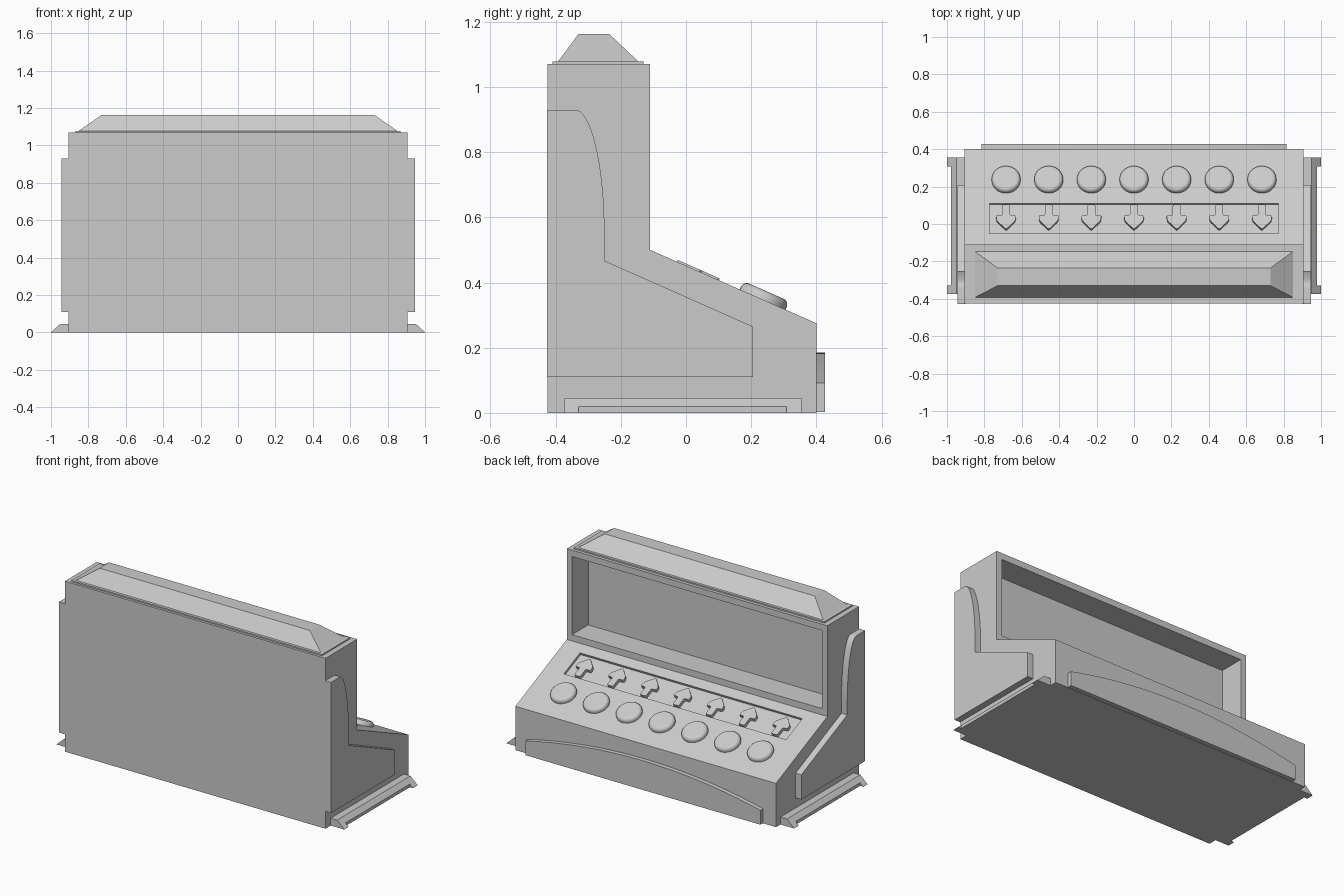
import bpy, bmesh, math
from mathutils import Matrix, Vector

if "Cube" in bpy.data.objects:
    bpy.data.objects.remove(bpy.data.objects["Cube"])

SIDE = Matrix(((0, 0, 1), (1, 0, 0), (0, 1, 0))).to_4x4()    # profile (y, z), extruded along x
BACK = Matrix(((-1, 0, 0), (0, 0, 1), (0, 1, 0))).to_4x4()   # profile (-x, z), extruded along y
TILT = math.atan2(0.225, 0.51)


def on_slope(x, y):
    """Frame lying on the sloped control deck."""
    z = 0.275 + (0.4 - y) * math.tan(TILT)
    return Matrix.Translation((x, y, z)) @ Matrix.Rotation(-TILT, 4, 'X')


def finish(bm, name, smooth=False):
    bmesh.ops.recalc_face_normals(bm, faces=bm.faces)
    me = bpy.data.meshes.new(name)
    bm.to_mesh(me)
    bm.free()
    ob = bpy.data.objects.new(name, me)
    bpy.context.collection.objects.link(ob)
    bpy.context.view_layer.objects.active = ob
    if smooth:
        bpy.ops.object.select_all(action='DESELECT')
        ob.select_set(True)
        bpy.ops.object.shade_smooth_by_angle(angle=math.radians(30))
    return ob


def prism(name, pts, mat, a, b, smooth=False, rounding=0):
    """Extrude a 2D outline from local z=a to z=b."""
    bm = bmesh.new()
    face = bm.faces.new([bm.verts.new((p[0], p[1], a)) for p in pts])
    new = bmesh.ops.extrude_face_region(bm, geom=[face])['geom']
    bmesh.ops.translate(bm, vec=(0, 0, b - a), verts=[v for v in new if isinstance(v, bmesh.types.BMVert)])
    if rounding:
        edges = [e for e in bm.edges if abs(e.verts[0].co.z - e.verts[1].co.z) > 1e-5]
        bmesh.ops.bevel(bm, geom=edges, offset=rounding, segments=3, profile=0.5, affect='EDGES')
    bm.transform(mat)
    return finish(bm, name, smooth)


def rect(x0, x1, y0, y1):
    return [(x0, y0), (x1, y0), (x1, y1), (x0, y1)]


def cut(ob, cutter):
    mod = ob.modifiers.new("cut", 'BOOLEAN')
    mod.object = cutter
    mod.solver = 'EXACT'
    cutter.hide_render = True
    bpy.context.view_layer.objects.active = ob
    bpy.ops.object.modifier_apply(modifier=mod.name)
    bpy.data.objects.remove(cutter)


# Cabinet body with screen recess and label recess
body = prism("cabinet_body", [(-0.425, 0), (0.4, 0), (0.4, 0.275), (-0.11, 0.5), (-0.11, 1.07), (-0.425, 1.07)],
             SIDE, -0.905, 0.905)
cut(body, prism("screen_cutter", rect(-0.868, 0.868, 0.54, 1.03), BACK, -0.27, 0.0))
half = 0.08 / math.cos(TILT)
cut(body, prism("label_cutter", rect(-0.772, 0.772, -half, half), on_slope(0, 0.029), -0.015, 0.1))

# Side panels and foot rails, mirrored left and right
curve = [(-0.34 + 0.09 * math.cos(t), 0.55 + 0.38 * math.sin(t))
         for t in [math.pi / 2 * i / 16 for i in range(17)]]
panel = [(-0.427, 0.11), (0.205, 0.11), (0.205, 0.265), (-0.25, 0.467)] + curve + [(-0.427, 0.93)]
rail = [(0.9, 0), (1.0, 0), (0.95, 0.046), (0.9, 0.046)]
for side, s in (("right", 1), ("left", -1)):
    prism(side + "_side_panel", panel, SIDE, s * 0.9, s * 0.945, smooth=True)
    foot = prism(side + "_foot_rail", [(-s * x, z) for x, z in rail], BACK, -0.373, 0.355)
    cut(foot, prism("rail_cutter", rect(-0.33, 0.308, -0.02, 0.02), SIDE, s * 0.978, s * 1.1))

# Top lamp: thin base plate and tapered cap
prism("lamp_base", rect(-0.87, 0.87, -0.41, -0.13), Matrix(), 1.06, 1.078)
bm = bmesh.new()
bot = [bm.verts.new((x, y, 1.075)) for x, y in rect(-0.855, 0.855, -0.395, -0.143)]
top = [bm.verts.new((x, y, 1.162)) for x, y in rect(-0.73, 0.73, -0.33, -0.235)]
bm.faces.new(bot)
bm.faces.new(top)
for i in range(4):
    j = (i + 1) % 4
    bm.faces.new((bot[i], bot[j], top[j], top[i]))
finish(bm, "lamp_cap")

# Arched kick plate
radius = (0.815 ** 2 + 0.093 ** 2) / (2 * 0.093)
span = math.asin(0.815 / radius)
arc = [(radius * math.sin(a), 0.185 - radius + radius * math.cos(a))
       for a in [span - 2 * span * i / 32 for i in range(33)]]
prism("kick_plate", [(-0.815, 0.002), (0.815, 0.002)] + arc, BACK, 0.39, 0.427, smooth=True)

# Row of round buttons and arrow markers
half_arrow = [(0.021, 0.072), (0.021, 0.01), (0.054, 0.01), (0.05, -0.02)]
arrow = half_arrow + [(0, -0.072)] + [(-x, y) for x, y in reversed(half_arrow)]
dome = [(0.077, -0.01), (0.077, 0.012), (0.074, 0.019), (0.068, 0.025), (0.06, 0.028), (0.055, 0.028)]
for i in range(7):
    x = (i - 3) * 0.228
    prism(f"arrow_marker_{i + 1}", arrow, on_slope(x, 0.035), -0.02, 0.006, rounding=0.008)
    bm = bmesh.new()
    n = 32
    rings = [[bm.verts.new((r * math.cos(2 * math.pi * k / n), r * math.sin(2 * math.pi * k / n), h))
              for k in range(n)] for r, h in dome]
    for a, b in zip(rings, rings[1:]):
        for k in range(n):
            bm.faces.new((a[k], a[(k + 1) % n], b[(k + 1) % n], b[k]))
    bm.faces.new(rings[0])
    bm.faces.new(rings[-1])
    bm.transform(on_slope(x, 0.235))
    finish(bm, f"button_{i + 1}", smooth=True)
